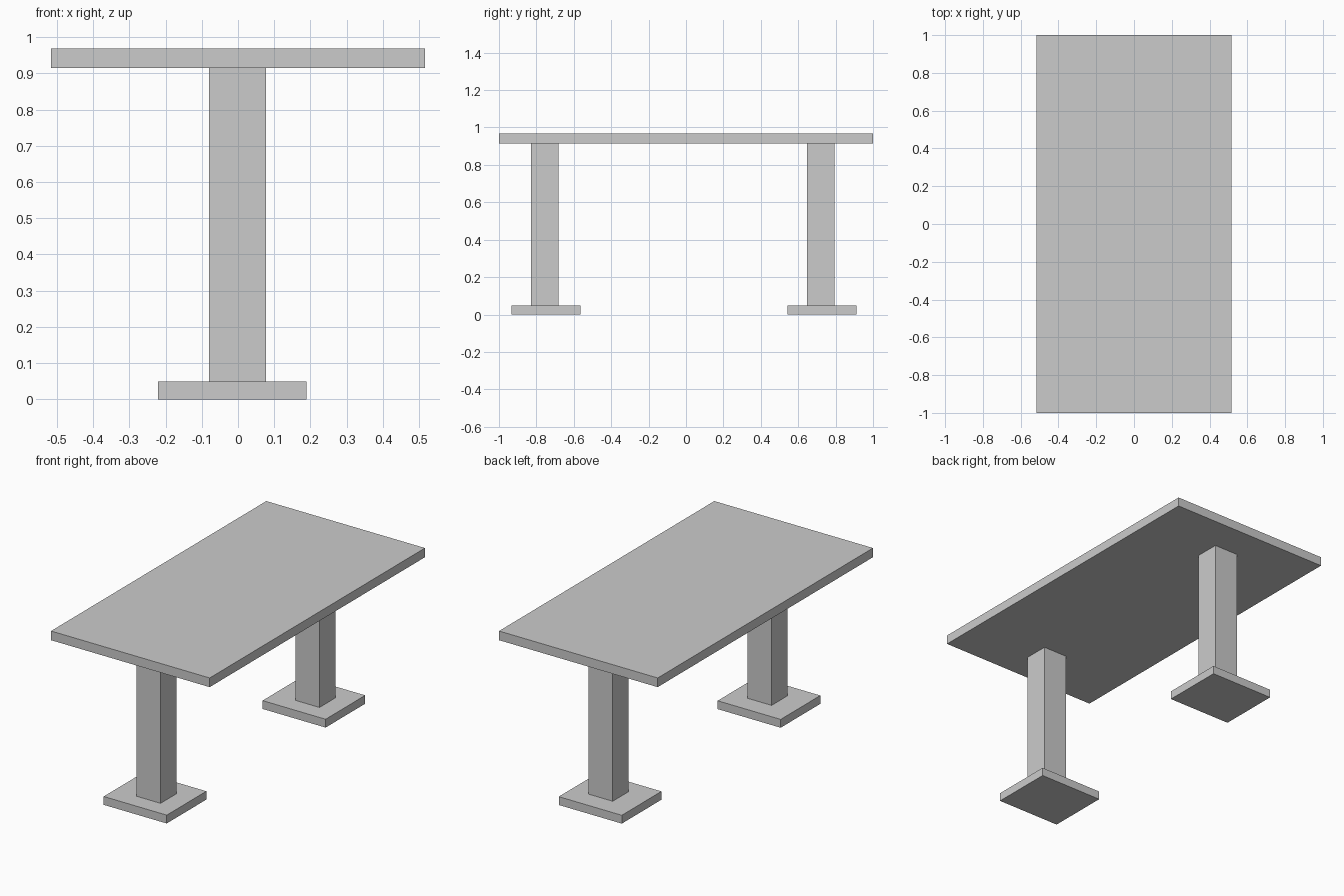
import bpy

if "Cube" in bpy.data.objects:
    bpy.data.objects.remove(bpy.data.objects["Cube"])


def box(name, x, y, z):
    """Box spanning the given (min, max) range on each axis."""
    spans = (x, y, z)
    bpy.ops.mesh.primitive_cube_add(size=1, location=[(a + b) / 2 for a, b in spans])
    obj = bpy.context.object
    obj.name = name
    obj.scale = [b - a for a, b in spans]
    bpy.ops.object.transform_apply(location=False, rotation=False, scale=True)
    return obj


# Table top
box("table_top", (-0.516, 0.516), (-1.0, 1.0), (0.915, 0.969))

# Two pedestals: a square post on a slightly offset foot plate
for side, shift in (("front", 0.0), ("back", 1.476)):
    box(side + "_post", (-0.08, 0.077), (-0.829 + shift, -0.681 + shift), (0.049, 0.915))
    box(side + "_foot_plate", (-0.221, 0.189), (-0.932 + shift, -0.564 + shift), (0.0, 0.049))
